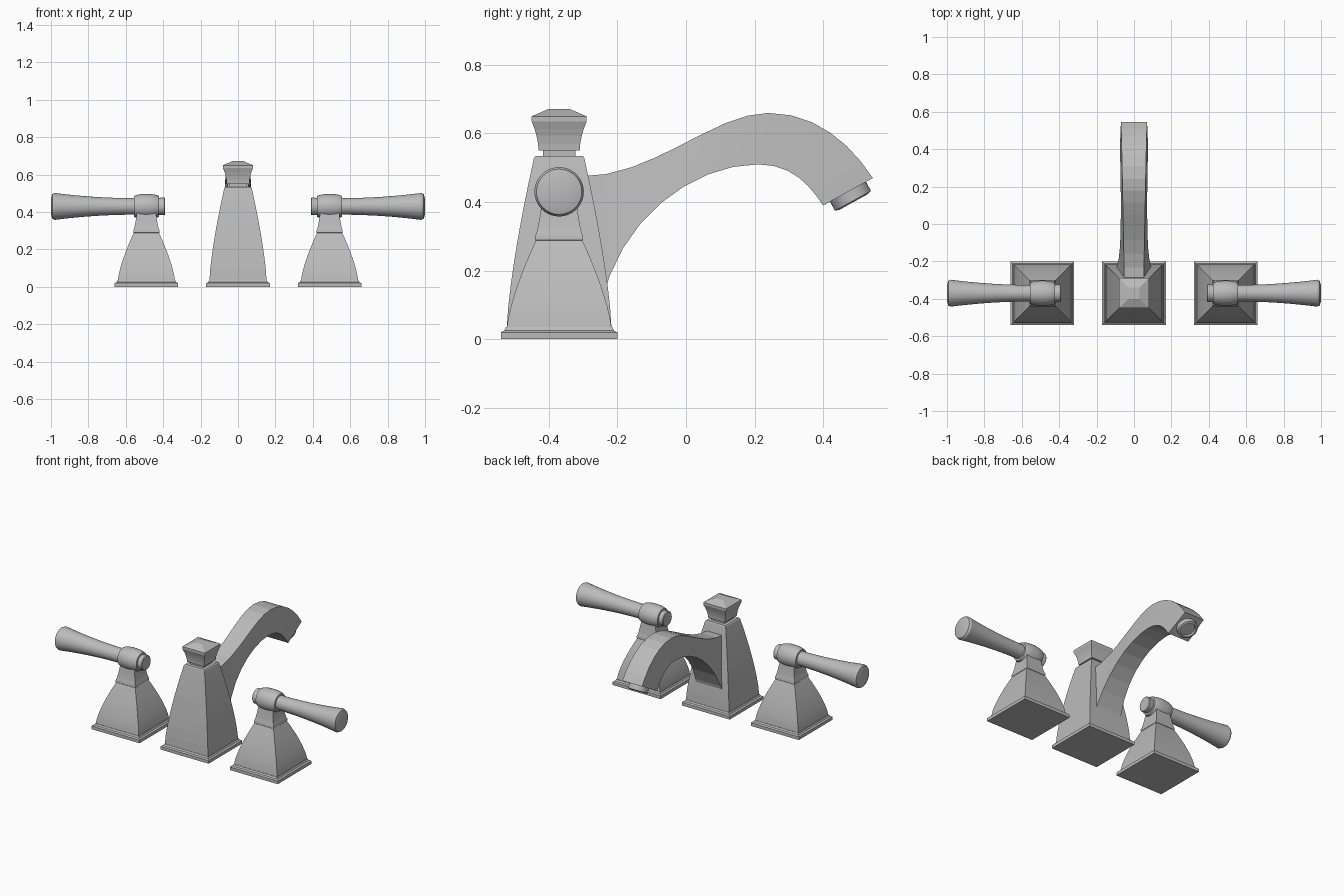
import bpy
import bmesh
from math import cos, sin, tau, radians
from mathutils import Vector, Matrix
from mathutils.geometry import interpolate_bezier

cube = bpy.data.objects.get("Cube")
if cube:
    bpy.data.objects.remove(cube)

grey = (0.5, 0.5, 0.5, 1)
metal = bpy.data.materials.new("satin grey metal")
metal.use_nodes = True
metal.diffuse_color = grey
metal.node_tree.nodes["Principled BSDF"].inputs["Base Color"].default_value = grey

row_y = -0.37          # line through the three bases
handle_x = 0.49        # handle offset from the middle
lever_height = 0.43


def loft(name, rings, smooth):
    """Skin a list of equally sized rings and close both ends."""
    bm = bmesh.new()
    loops = [[bm.verts.new(point) for point in ring] for ring in rings]
    for lower, upper in zip(loops, loops[1:]):
        for i in range(len(lower)):
            bm.faces.new((lower[i - 1], lower[i], upper[i], upper[i - 1]))
    bm.faces.new(loops[0])
    bm.faces.new(loops[-1])
    bmesh.ops.recalc_face_normals(bm, faces=bm.faces)
    mesh = bpy.data.meshes.new(name)
    bm.to_mesh(mesh)
    bm.free()
    mesh.materials.append(metal)
    part = bpy.data.objects.new(name, mesh)
    bpy.context.collection.objects.link(part)
    if smooth:
        bpy.ops.object.select_all(action='DESELECT')
        part.select_set(True)
        bpy.context.view_layer.objects.active = part
        bpy.ops.object.shade_smooth_by_angle(angle=radians(30))


def square_stack(name, x, profile, smooth=True):
    """Square tower from (half width, height) pairs."""
    corners = ((-1, -1), (1, -1), (1, 1), (-1, 1))
    rings = [[(x + side * half, row_y + depth * half, z) for side, depth in corners]
             for half, z in profile]
    loft(name, rings, smooth)


def turned(name, origin, axis, profile, sides=40):
    """Round part from (radius, distance along axis) pairs."""
    turn = Vector(axis).to_track_quat('Z', 'Y').to_matrix().to_4x4()
    place = Matrix.Translation(origin) @ turn
    angles = [tau * i / sides for i in range(sides)]
    rings = [[place @ Vector((radius * cos(a), radius * sin(a), along)) for a in angles]
             for radius, along in profile]
    loft(name, rings, True)


def sweep(start, end, power, steps=8):
    """Profile easing from one (width, position) pair to another by a power law."""
    start, end = Vector(start), Vector(end)
    profile = []
    for i in range(steps + 1):
        t = i / steps
        width = start.x + (end.x - start.x) * t ** power
        profile.append((width, start.y + (end.y - start.y) * t))
    return profile


def arc(*points):
    """Side-on curve through two joined Bezier segments of (y, z) points."""
    points = [Vector((0, y, z)) for y, z in points]
    rise = interpolate_bezier(*points[:4], 9)
    fall = interpolate_bezier(*points[3:], 7)
    return rise + fall[1:]


# Stepped plinths under all three columns
plinth = [(0.17, 0), (0.17, 0.02), (0.16, 0.025), (0.155, 0.035)]
square_stack("spout_plinth", 0, plinth)

# Mirrored handles
for side, sign in (("left", 1), ("right", -1)):
    x = sign * handle_x
    hub = (x, row_y, lever_height)
    outward = (sign, 0, 0)
    square_stack(side + "_handle_plinth", x, plinth)
    square_stack(side + "_handle_base", x, sweep((0.153, 0.03), (0.067, 0.29), 1.4))
    square_stack(side + "_handle_neck", x,
                 [(0.065, 0.285), (0.07, 0.29)] + sweep((0.07, 0.3), (0.05, 0.4), 0.7))
    swell = sweep((0.067, 0), (0.056, 0.067), 2.5)
    turned(side + "_handle_hub", hub, outward,
           [(radius, -along) for radius, along in swell[:0:-1]] + swell)
    turned(side + "_handle_end_cap", hub, outward,
           [(0.043, -0.1), (0.047, -0.096), (0.047, -0.08), (0.043, -0.06)])
    turned(side + "_handle_lever", hub, outward,
           sweep((0.044, 0.06), (0.072, 0.49), 2) + [(0.066, 0.503), (0.04, 0.51)])

# Central tower with its flared cap
square_stack("spout_tower", 0,
             sweep((0.153, 0.03), (0.073, 0.53), 1.4) + [(0.068, 0.535)], False)
square_stack("tower_collar", 0, [(0.047, 0.53), (0.047, 0.56)])
square_stack("tower_cap", 0,
             sweep((0.06, 0.55), (0.08, 0.635), 1.8, 4) + [(0.08, 0.65), (0.03, 0.672)], False)

# Arched spout, widening where its underside meets the tower
crest = arc((-0.31, 0.475), (-0.1, 0.47), (0.08, 0.66), (0.24, 0.66),
            (0.38, 0.66), (0.48, 0.57), (0.545, 0.47))
belly = arc((-0.25, 0.09), (-0.2, 0.35), (0.02, 0.51), (0.21, 0.51),
            (0.31, 0.51), (0.36, 0.45), (0.4, 0.39))
sections = []
for i, (top, bottom) in enumerate(zip(crest, belly)):
    t = i / (len(crest) - 1)
    top_half = Vector((0.052 + 0.018 * t, 0, 0))
    bottom_half = Vector((0.064 + 0.012 * t + 0.04 * (1 - t) ** 6, 0, 0))
    sections.append([top - top_half, top + top_half, bottom + bottom_half, bottom - bottom_half])
loft("spout_arm", sections, False)

# Hollow-faced outlet, square to the cut end of the spout
tip = crest[-1] - belly[-1]
turned("spout_outlet", (crest[-1] + belly[-1]) / 2, (0, tip.z, -tip.y),
       [(0.06, -0.01), (0.06, 0.03), (0.047, 0.034), (0.045, 0.02)])
